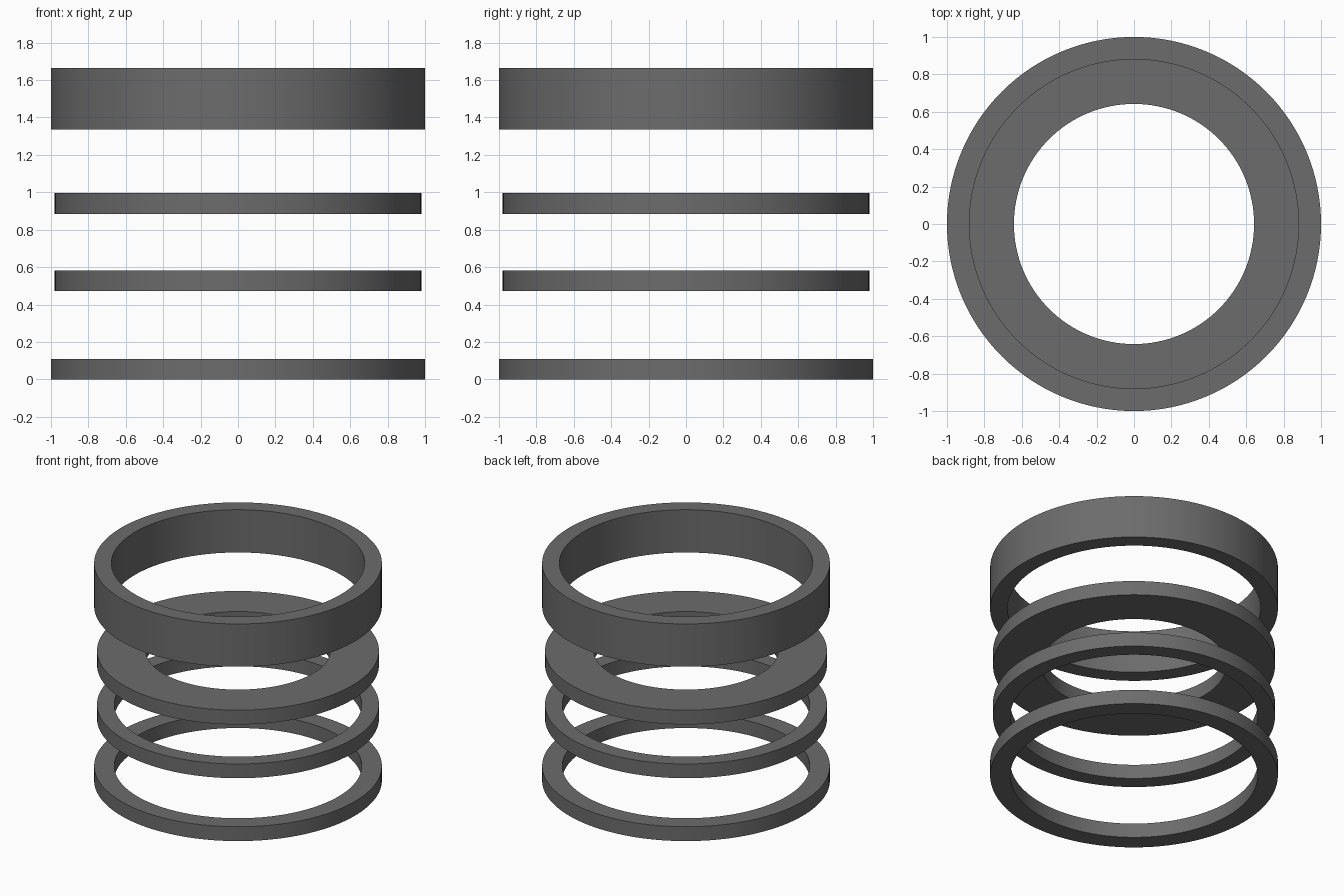
import bpy, bmesh, math

if "Cube" in bpy.data.objects:
    bpy.data.objects.remove(bpy.data.objects["Cube"])

SEGMENTS = 128

steel = bpy.data.materials.new("dark grey metal")
steel.diffuse_color = (0.15, 0.15, 0.153, 1)
steel.use_nodes = True
steel.node_tree.nodes["Principled BSDF"].inputs["Base Color"].default_value = steel.diffuse_color


def ring(name, outer, inner, z0, z1):
    """Flat-ended ring: a rectangular section swept around z."""
    bm = bmesh.new()
    section = [(outer, z0), (outer, z1), (inner, z1), (inner, z0)]
    loops = []
    for i in range(SEGMENTS):
        a = 2 * math.pi * i / SEGMENTS
        loops.append([bm.verts.new((r * math.cos(a), r * math.sin(a), z)) for r, z in section])
    for i in range(SEGMENTS):
        p, q = loops[i], loops[(i + 1) % SEGMENTS]
        for k in range(4):
            n = (k + 1) % 4
            bm.faces.new((p[k], q[k], q[n], p[n]))
    bmesh.ops.recalc_face_normals(bm, faces=bm.faces)
    mesh = bpy.data.meshes.new(name)
    bm.to_mesh(mesh)
    bm.free()
    mesh.materials.append(steel)
    obj = bpy.data.objects.new(name, mesh)
    bpy.context.collection.objects.link(obj)
    # smooth walls, sharp rims
    bpy.ops.object.select_all(action='DESELECT')
    obj.select_set(True)
    bpy.context.view_layer.objects.active = obj
    bpy.ops.object.shade_smooth_by_angle(angle=math.radians(30))


# exploded stack, bottom to top
ring("base_ring", 1.0, 0.86, 0.0, 0.11)
ring("spacer_ring", 0.98, 0.86, 0.473, 0.582)
ring("wide_washer", 0.98, 0.642, 0.885, 0.995)
ring("tall_collar", 1.0, 0.88, 1.337, 1.665)
